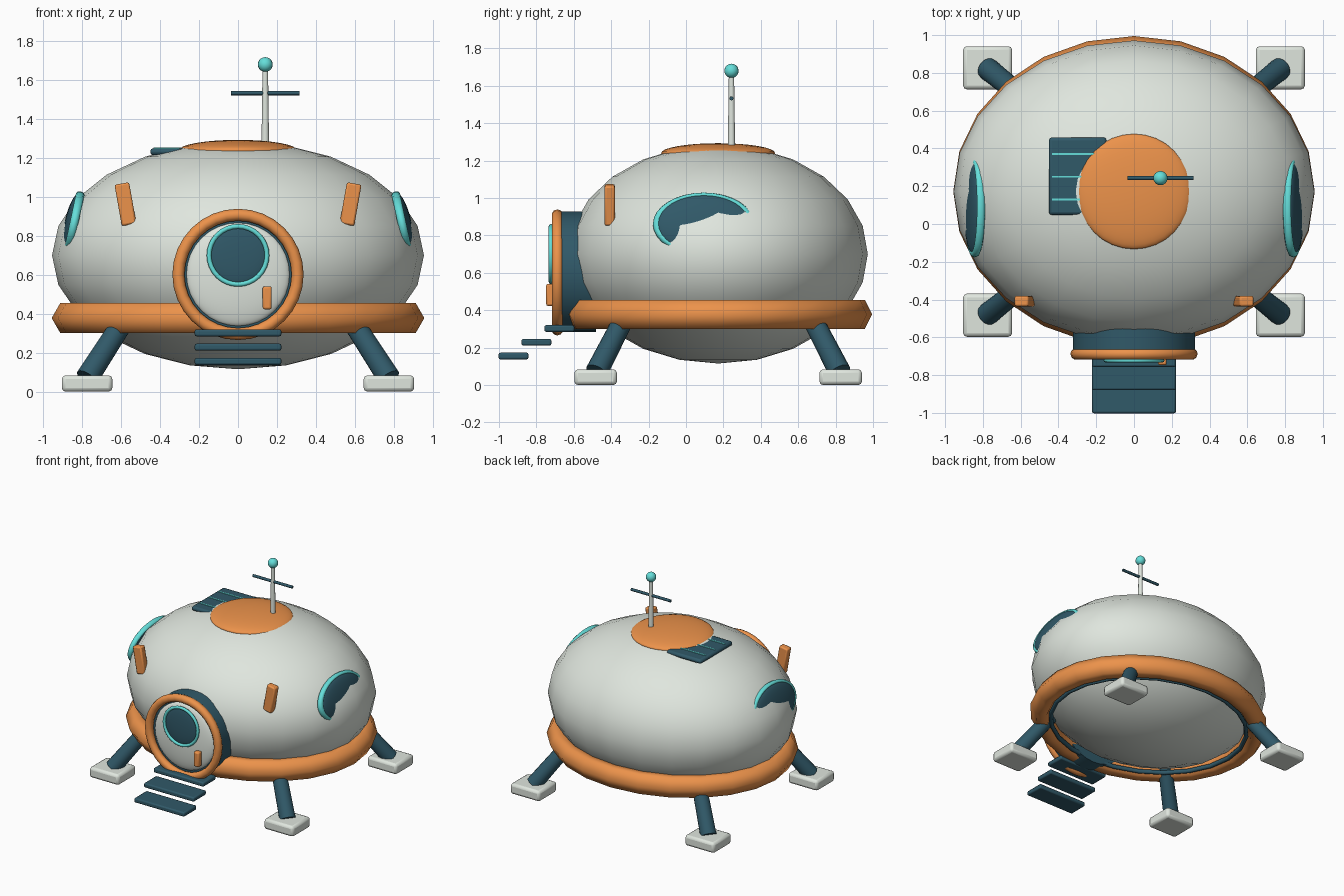
import bpy
from math import radians, pi
from mathutils import Vector

if "Cube" in bpy.data.objects:
    bpy.data.objects.remove(bpy.data.objects["Cube"])

YC = 0.172  # hull centre along y


def material(name, rgb):
    m = bpy.data.materials.new(name)
    m.diffuse_color = (*rgb, 1)
    m.use_nodes = True
    m.node_tree.nodes["Principled BSDF"].inputs["Base Color"].default_value = m.diffuse_color
    return m


ORANGE = material("orange", (0.84, 0.29, 0.07))
NAVY = material("navy", (0.03, 0.10, 0.14))
CYAN = material("cyan", (0.13, 0.73, 0.70))
PALE = material("pale", (0.74, 0.79, 0.73))


def finish(name, mat, angle=50):
    ob = bpy.context.object
    ob.name = name
    ob.data.materials.append(mat)
    bpy.ops.object.shade_smooth_by_angle(angle=radians(angle))
    return ob


def ball(name, mat, loc, size, seg=24, rings=12, rot=(0, 0, 0)):
    bpy.ops.mesh.primitive_uv_sphere_add(segments=seg, ring_count=rings, radius=1, location=loc, rotation=rot)
    bpy.context.object.scale = size
    return finish(name, mat, 80)


def ring(name, mat, loc, major, minor, seg=32, sides=8, axis=(0, 0, 0), scale=(1, 1, 1), tilt=0):
    bpy.ops.mesh.primitive_torus_add(major_segments=seg, minor_segments=sides, major_radius=major,
                                     minor_radius=minor, rotation=axis)
    bpy.ops.object.transform_apply(location=False, rotation=True, scale=False)
    ob = bpy.context.object
    ob.location, ob.scale, ob.rotation_euler = loc, scale, (0, tilt, 0)
    return finish(name, mat, 80)


def rod(name, mat, a, b, r1, r2=None, seg=16):
    a, b = Vector(a), Vector(b)
    d = b - a
    bpy.ops.mesh.primitive_cone_add(vertices=seg, radius1=r1, radius2=r1 if r2 is None else r2, depth=d.length,
                                    location=(a + b) / 2, rotation=d.to_track_quat('Z', 'Y').to_euler())
    return finish(name, mat)


def block(name, mat, loc, size, bevel=0.01, tilt=0):
    bpy.ops.mesh.primitive_cube_add(size=1, location=loc)
    ob = bpy.context.object
    ob.scale = size
    bpy.ops.object.transform_apply(location=False, rotation=False, scale=True)
    ob.rotation_euler.y = tilt
    if bevel:
        m = ob.modifiers.new("bevel", 'BEVEL')
        m.width, m.segments = bevel, 2
    return finish(name, mat, 35)


# Hull, belt and roof cap
ball("hull", PALE, (0, YC, 0.70), (0.955, 0.80, 0.585))
ring("belt", ORANGE, (0, YC, 0.378), 0.868, 0.089, seg=24, sides=6, scale=(1, 0.86, 1))
ring("under_trim", NAVY, (0, YC, 0.32), 0.79, 0.018, seg=24, scale=(1, 0.86, 1))
ball("roof_cap", ORANGE, (0, YC, 1.24), (0.303, 0.305, 0.053), 32, 16)

# Antenna
rod("antenna_pole", PALE, (0.14, 0.243, 1.23), (0.14, 0.243, 1.67), 0.02, 0.014)
ball("antenna_tip", CYAN, (0.14, 0.243, 1.68), (0.038,) * 3, 16, 10)
rod("antenna_crossbar", NAVY, (-0.035, 0.243, 1.533), (0.315, 0.243, 1.533), 0.011, seg=10)

# Roof panel with strips
block("roof_panel", NAVY, (-0.298, 0.253, 1.232), (0.305, 0.41, 0.035), 0.015)
for i in range(3):
    block(f"panel_strip_{i}", CYAN, (-0.295, 0.13 + 0.12 * i, 1.25), (0.28, 0.01, 0.008), 0)

# Round front door
FACE_Y = (pi / 2, 0, 0)
rod("door_collar", NAVY, (0, -0.48, 0.605), (0, -0.67, 0.605), 0.322, seg=32)
ring("door_frame", ORANGE, (0, -0.688, 0.602), 0.306, 0.031, sides=10, axis=FACE_Y)
ball("door", PALE, (0, -0.67, 0.602), (0.265, 0.05, 0.265), 32, 16)
ball("door_window", NAVY, (0, -0.712, 0.70), (0.149, 0.02, 0.149), 32, 16)
ring("door_window_rim", CYAN, (0, -0.722, 0.70), 0.149, 0.012, axis=FACE_Y)
block("door_handle", ORANGE, (0.15, -0.725, 0.482), (0.046, 0.045, 0.118))

# Steps
for i in range(3):
    block(f"step_{i}", NAVY, (0, -0.677 - 0.1225 * i, 0.302 - 0.0735 * i), (0.445, 0.16, 0.036))

# Mirrored side windows, front tabs, legs and feet
for s, side in ((1, "right"), (-1, "left")):
    tilt = radians(-12) * s
    ball(f"{side}_window", NAVY, (0.85 * s, 0.095, 0.86), (0.042, 0.255, 0.16), 32, 16, (0, tilt, 0))
    ring(f"{side}_window_rim", CYAN, (0.843 * s, 0.095, 0.86), 0.25, 0.022, axis=(0, pi / 2, 0),
         scale=(1, 1, 0.635), tilt=tilt)
    block(f"{side}_tab", ORANGE, (0.578 * s, -0.408, 0.963), (0.076, 0.055, 0.215), 0.01, radians(10) * s)
    for t, end in ((1, "back"), (-1, "front")):
        rod(f"{end}_{side}_leg", NAVY, (0.775 * s, YC + 0.65 * t, 0.07),
            (0.55 * s, YC + 0.47 * t, 0.42), 0.06, 0.053)
        block(f"{end}_{side}_foot", PALE, (0.775 * s, YC + 0.655 * t, 0.042), (0.26, 0.228, 0.084), 0.02)
